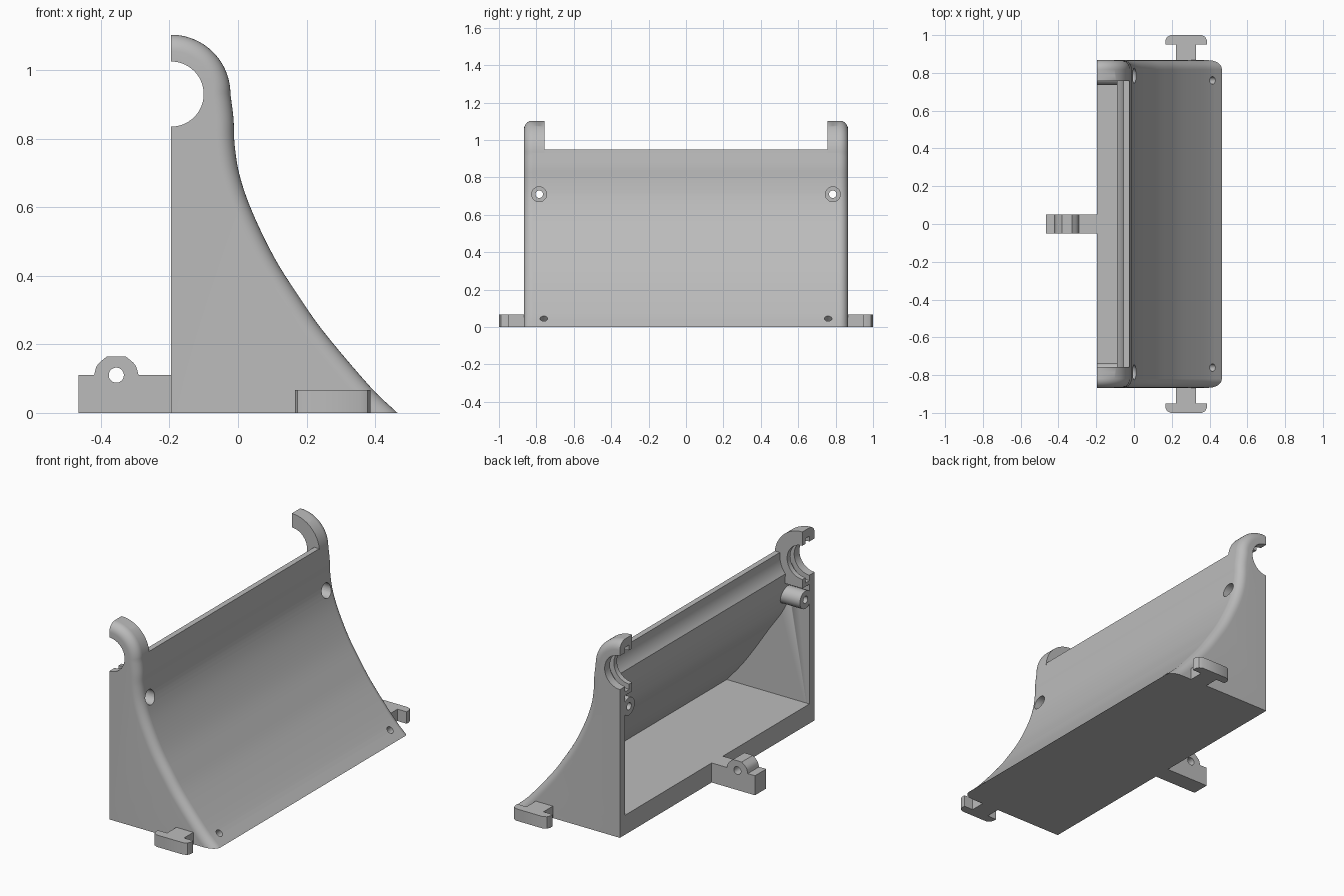
import bpy, bmesh, math
from mathutils import Vector, Matrix

cube = bpy.data.objects.get("Cube")
if cube:
    bpy.data.objects.remove(cube, do_unlink=True)

grey = bpy.data.materials.new("plain_grey")
grey.use_nodes = True
grey.diffuse_color = (0.5, 0.5, 0.5, 1)
grey.node_tree.nodes["Principled BSDF"].inputs["Base Color"].default_value = (0.5, 0.5, 0.5, 1)

BACK = -0.195            # open, flat side of the bracket
HUB = Vector((BACK, 0.93))   # centre of the hook bore
HOOK_R, BORE_R, GROOVE_R = 0.173, 0.095, 0.125
END, INNER, HOOK_IN = 0.867, 0.82, 0.757
ROUND = 0.048
FLOOR = 0.11


def finish(name, bm):
    bmesh.ops.recalc_face_normals(bm, faces=bm.faces)
    mesh = bpy.data.meshes.new(name)
    bm.to_mesh(mesh)
    bm.free()
    mesh.materials.append(grey)
    obj = bpy.data.objects.new(name, mesh)
    bpy.context.collection.objects.link(obj)
    return obj


def loft(name, rings):
    """Closed solid through rings that have equal point counts."""
    bm = bmesh.new()
    loops = [[bm.verts.new(p) for p in ring] for ring in rings]
    for a, b in zip(loops, loops[1:]):
        for i in range(len(a)):
            j = (i + 1) % len(a)
            bm.faces.new((a[i], a[j], b[j], b[i]))
    bm.faces.new(loops[0])
    bm.faces.new(loops[-1])
    return finish(name, bm)


def along_y(points, y):
    return [(p[0], y, p[1]) for p in points]


def cylinder(name, start, end, radius, sides=32):
    start, end = Vector(start), Vector(end)
    axis = end - start
    turn = axis.to_track_quat('Z', 'Y').to_matrix().to_4x4()
    bm = bmesh.new()
    bmesh.ops.create_cone(bm, cap_ends=True, segments=sides, radius1=radius, radius2=radius,
                          depth=axis.length, matrix=Matrix.Translation((start + end) / 2) @ turn)
    return finish(name, bm)


def cut(targets, cutter):
    cutter.hide_render = True
    for obj in targets:
        mod = obj.modifiers.new("hole", 'BOOLEAN')
        mod.operation, mod.solver, mod.object = 'DIFFERENCE', 'EXACT', cutter
        bpy.context.view_layer.objects.active = obj
        bpy.ops.object.modifier_apply(modifier=mod.name)
    bpy.data.objects.remove(cutter, do_unlink=True)


def smooth_path(pts, steps=5):
    """Catmull-Rom curve through the points."""
    pts = [Vector(p) for p in pts]
    ext = [2 * pts[0] - pts[1]] + pts + [2 * pts[-1] - pts[-2]]
    out = []
    for a, b, c, d in zip(ext, ext[1:], ext[2:], ext[3:]):
        for k in range(steps):
            t = k / steps
            out.append(0.5 * (2 * b + (c - a) * t + (2 * a - 5 * b + 4 * c - d) * t * t
                              + (3 * b - a - 3 * c + d) * t ** 3))
    return out + [pts[-1]]


def arc(radius, a0, a1, steps=28):
    return [HUB + radius * Vector((math.cos(t), math.sin(t)))
            for t in (math.radians(a0 + (a1 - a0) * k / steps) for k in range(steps + 1))]


# Sweeping front curve, from the toe up to the hook
curve = smooth_path([(0.465, 0), (0.385, 0.077), (0.252, 0.234), (0.18, 0.336), (0.106, 0.453),
                     (0.04, 0.59), (0.004, 0.696), (-0.01, 0.784), (-0.013, 0.857), (-0.022, 0.93)])


def inset_curve(d):
    out = []
    for i, p in enumerate(curve):
        t = (curve[min(i + 1, len(curve) - 1)] - curve[max(i - 1, 0)]).normalized()
        out.append(Vector((p.x - d / max(t.y, 0.5), p.y)))
    return out


def side_profile(d, bore, bottom=0.0):
    front = [p for p in inset_curve(d) if p.y >= bottom]
    return ([Vector((BACK, front[0].y))] + front + arc(HOOK_R - d, 0, 90)[1:]
            + arc(bore, 90, -90))


# Floor and curved panel with a rod clearance along its top
clearance = arc(0.14, 5, -41, 10)
inner = smooth_path([clearance[-1], (-0.08, 0.73), (-0.035, 0.6), (0.06, 0.46),
                     (0.15, 0.325), (0.23, 0.215), (0.32, FLOOR)])
section = ([Vector((BACK, 0))] + curve + [Vector((-0.024, 0.95)), Vector((-0.055, 0.95))]
           + clearance + inner[1:] + [Vector((BACK, FLOOR))])
panel = loft("curved_panel_and_floor", [along_y(section, -INNER), along_y(section, INNER)])
parts = [panel]

for side, s in (("back", 1), ("front", -1)):
    # End wall with a rounded outer edge
    rings = [along_y(side_profile(0, BORE_R), s * INNER)]
    for k in range(9):
        a = math.pi / 2 * k / 8
        rings.append(along_y(side_profile(ROUND * (1 - math.cos(a)), BORE_R),
                             s * (END - (END - INNER - 0.001) * (1 - math.sin(a)))))
    wall = loft(side + "_end_wall", rings)

    # Thick inner half of the hook with its bearing groove
    layers = [(HOOK_IN, BORE_R), (0.785, BORE_R), (0.785, GROOVE_R), (INNER, GROOVE_R)]
    hook = loft(side + "_hook", [along_y(side_profile(0, r, 0.78), s * y) for y, r in layers])

    # Screw boss behind the panel
    y = s * 0.785
    boss = cylinder(side + "_screw_boss", (BACK, y, 0.71), (-0.02, y, 0.71), 0.05)
    cut([panel, boss, wall], cylinder("bore_cutter", (-0.4, y, 0.71), (0.2, y, 0.71), 0.02))
    cut([panel, boss, wall], cylinder("head_cutter", (-0.07, y, 0.71), (0.2, y, 0.71), 0.04))

    # Shallow hole near the toe
    toe = Vector((0.417, s * 0.76, 0.046))
    slope = Vector((0.7, 0, 0.7))
    cut([panel], cylinder("toe_cutter", toe - slope * 0.04, toe + slope * 0.1, 0.02, 24))

    # T-shaped locking tab
    half = [(0.053, 0.83), (0.053, 0.95), (0.11, 0.95), (0.11, 0.972), (0.102, 0.99), (0.082, 1.0)]
    outline = [(0.276 + x, v) for x, v in half] + [(0.276 - x, v) for x, v in reversed(half)]
    tab = loft(side + "_locking_tab", [[(x, s * v, z) for x, v in outline] for z in (0, 0.067)])
    parts += [wall, hook, boss, tab]

# Rear tongue with a raised, drilled lug
lug = smooth_path([(-0.29, 0.11), (-0.3, 0.14), (-0.328, 0.165)], 4)
lug += [Vector((-0.71 - p.x, p.y)) for p in reversed(lug)]
outline = [(BACK + 0.02, 0), (BACK + 0.02, FLOOR)] + lug + [(-0.465, FLOOR), (-0.465, 0)]
tongue = loft("rear_tongue", [along_y(outline, -0.05), along_y(outline, 0.05)])
cut([tongue], cylinder("pin_cutter", (-0.355, -0.2, FLOOR), (-0.355, 0.2, FLOOR), 0.022))
parts.append(tongue)

bpy.ops.object.select_all(action='DESELECT')
for obj in parts:
    obj.select_set(True)
bpy.context.view_layer.objects.active = panel
bpy.ops.object.shade_smooth_by_angle(angle=math.radians(32))
